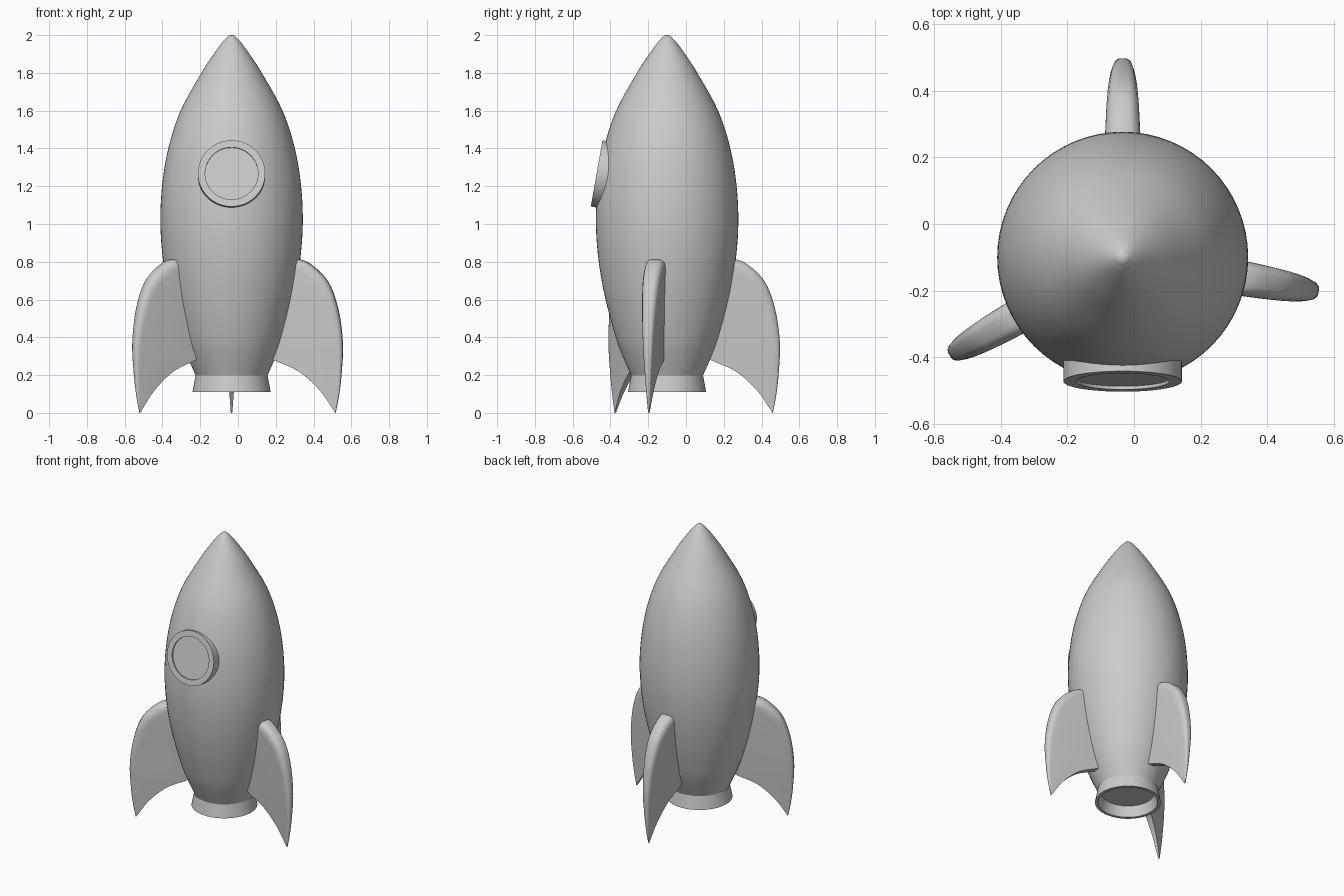
import bpy, bmesh, math
from mathutils import Matrix, Vector

if "Cube" in bpy.data.objects:
    bpy.data.objects.remove(bpy.data.objects["Cube"])

AXIS = Vector((-0.034, -0.10, 0))     # centre line of the hull

grey = bpy.data.materials.new("plain grey")
grey.use_nodes = True
grey.diffuse_color = (0.6, 0.6, 0.6, 1)
grey.node_tree.nodes["Principled BSDF"].inputs["Base Color"].default_value = (0.6, 0.6, 0.6, 1)


def spline(points, steps):
    """Smooth curve through the points."""
    pts = [Vector(p) for p in points]
    pts = [2 * pts[0] - pts[1]] + pts + [2 * pts[-1] - pts[-2]]
    out = []
    for a, b, c, d in zip(pts, pts[1:], pts[2:], pts[3:]):
        for i in range(steps):
            t = i / steps
            out.append(0.5 * (2 * b + (c - a) * t + (2 * a - 5 * b + 4 * c - d) * t * t
                              + (3 * b - a - 3 * c + d) * t ** 3))
    return out + [pts[-2]]


def finish(bm, name, matrix, angle=35):
    bmesh.ops.remove_doubles(bm, verts=bm.verts, dist=1e-5)
    bmesh.ops.recalc_face_normals(bm, faces=bm.faces)
    mesh = bpy.data.meshes.new(name)
    bm.to_mesh(mesh)
    bm.free()
    mesh.materials.append(grey)
    obj = bpy.data.objects.new(name, mesh)
    obj.matrix_world = matrix
    bpy.context.collection.objects.link(obj)
    bpy.ops.object.select_all(action="DESELECT")
    obj.select_set(True)
    bpy.context.view_layer.objects.active = obj
    bpy.ops.object.shade_smooth_by_angle(angle=math.radians(angle))
    return obj


def loft(bm, rings, closed=False):
    """Skin neighbouring rows of points with quads."""
    rows = [[bm.verts.new(p) for p in ring] for ring in rings]
    for r, s in zip(rows, rows[1:]):
        n = len(r)
        for i in range(n if closed else n - 1):
            j = (i + 1) % n
            bm.faces.new((r[i], r[j], s[j], s[i]))
    return rows


def lathe(name, profile, matrix, segments=64):
    """Spin a (radius, height) profile round the local z axis."""
    bm = bmesh.new()
    angles = [2 * math.pi * i / segments for i in range(segments)]
    loft(bm, [[(r * math.cos(a), r * math.sin(a), z) for a in angles]
              for r, z in profile], closed=True)
    return finish(bm, name, matrix)


hull_place = Matrix.Translation(AXIS)

# Hull
hull = [(0.182, 0.18), (0.235, 0.30), (0.272, 0.40), (0.326, 0.60), (0.362, 0.80),
        (0.377, 1.0), (0.368, 1.2), (0.335, 1.4), (0.27, 1.6), (0.16, 1.8),
        (0.095, 1.9), (0.047, 1.965), (0.015, 1.997)]
lathe("hull", [(0, 0.18)] + [tuple(p) for p in spline(hull, 5)] + [(0, 2.0)], hull_place)

# Hollow exhaust skirt
lathe("nozzle", [(0.165, 0.2), (0.19, 0.2), (0.207, 0.11), (0.187, 0.11), (0.165, 0.19),
                 (0.165, 0.2)], hull_place)

# Porthole: cylinder with a shallow recessed pane, tipped to follow the hull
port_place = (Matrix.Translation((AXIS.x, -0.473, 1.268))
              @ Matrix.Rotation(math.radians(80), 4, "X"))
lathe("porthole", [(0, -0.09), (0.178, -0.09), (0.178, 0), (0.14, 0),
                   (0.14, -0.010), (0, -0.010)], port_place)

# Fins: sections run from the swept outer edge to the root and trailing edge
outer = spline([(0.28, 0.815), (0.37, 0.811), (0.44, 0.775), (0.52, 0.69), (0.572, 0.55),
                (0.597, 0.37), (0.59, 0.2), (0.577, 0.09), (0.56, 0)], 5)
inner = spline([(0.2, 0.78), (0.24, 0.70), (0.24, 0.6), (0.23, 0.5), (0.21, 0.39),
                (0.2, 0.3), (0.36, 0.222), (0.475, 0.12), (0.556, 0.003)], 5)


def half_thickness(z):
    if z < 0.3:
        return 0.004 + 0.072 * max(z, 0)
    return 0.0256 + 0.06 * (z - 0.3)


def fin_section(o, i):
    span = (i - o).length
    along = (i - o) / max(span, 1e-6)
    side = []
    for depth, width in ((0, 0.35), (0.1, 0.6), (0.32, 0.82), (0.7, 0.96), (1.1, 1)):
        p = o + along * min(depth * half_thickness(o.y), span * 0.6)
        side.append((p, width))
    side += [(o.lerp(i, max(f, 0.62)) if f < 1 else i, 1) for f in (0.75, 1)]
    half = [(p.x, w * half_thickness(p.y), p.y) for p, w in side]
    return [(x, -y, z) for x, y, z in reversed(half)] + half


for name, degrees in (("back_fin", 90), ("left_fin", -10), ("right_fin", 209.5)):
    bm = bmesh.new()
    rows = loft(bm, [fin_section(o, i) for o, i in zip(outer, inner)], closed=True)
    bm.faces.new(rows[0])
    bm.faces.new(rows[-1])
    finish(bm, name, hull_place @ Matrix.Rotation(math.radians(degrees), 4, "Z"), 45)
